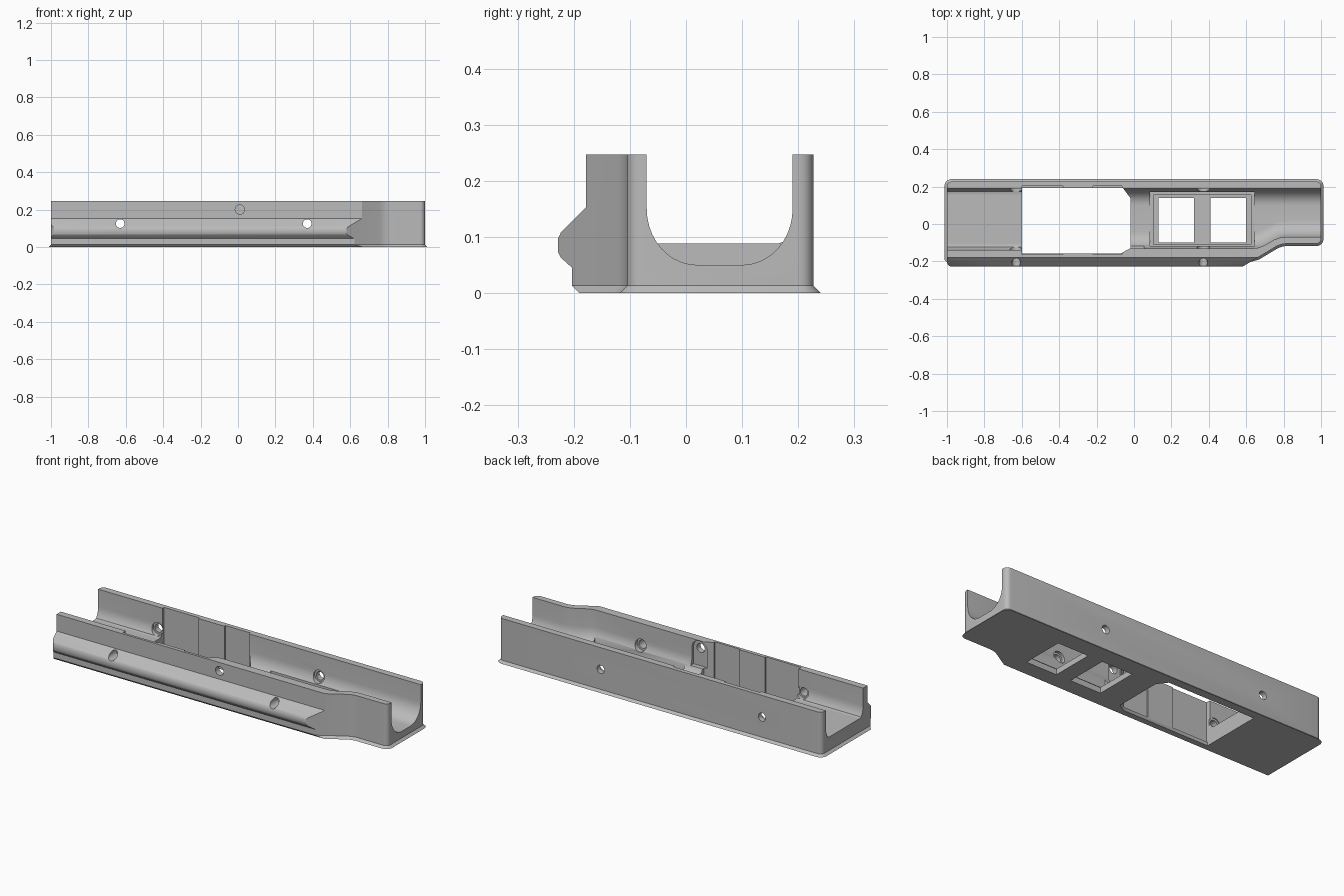
import bpy, bmesh, math
from mathutils import Matrix, Vector

cube = bpy.data.objects.get("Cube")
if cube:
    bpy.data.objects.remove(cube, do_unlink=True)

grey = bpy.data.materials.new("plain grey")
grey.use_nodes = True
grey.diffuse_color = (0.5, 0.5, 0.5, 1)
grey.node_tree.nodes["Principled BSDF"].inputs["Base Color"].default_value = (0.5, 0.5, 0.5, 1)


def add_object(name, bm):
    bmesh.ops.recalc_face_normals(bm, faces=bm.faces)
    mesh = bpy.data.meshes.new(name)
    bm.to_mesh(mesh)
    bm.free()
    mesh.materials.append(grey)
    obj = bpy.data.objects.new(name, mesh)
    bpy.context.collection.objects.link(obj)
    return obj


def loft(rings):
    """Solid skin through equal-length rings, capped at both ends."""
    bm = bmesh.new()
    loops = [[bm.verts.new(p) for p in ring] for ring in rings]
    n = len(loops[0])
    for a, b in zip(loops, loops[1:]):
        for i in range(n):
            j = (i + 1) % n
            bm.faces.new((a[i], a[j], b[j], b[i]))
    bm.faces.new(loops[0])
    bm.faces.new(loops[-1])
    return bm


def prism(outline, z0, z1):
    return loft([[(x, y, z) for x, y in outline] for z in (z0, z1)])


def box(x0, x1, y0, y1, z0, z1):
    return prism([(x0, y0), (x1, y0), (x1, y1), (x0, y1)], z0, z1)


def bore(x, z, r, y0, y1):
    ring = [(x + r * math.cos(a), z + r * math.sin(a))
            for a in (math.tau * i / 32 for i in range(32))]
    return loft([[(u, y, w) for u, w in ring] for y in (y0, y1)])


def boolean(target, bm, operation="DIFFERENCE"):
    tool = add_object("cutter", bm)
    tool.hide_render = True
    mod = target.modifiers.new("cut", "BOOLEAN")
    mod.object, mod.operation, mod.solver = tool, operation, "EXACT"
    bpy.context.view_layer.update()
    evaluated = target.evaluated_get(bpy.context.evaluated_depsgraph_get())
    mesh = bpy.data.meshes.new_from_object(evaluated)
    target.modifiers.clear()
    target.data = mesh
    bpy.data.objects.remove(tool, do_unlink=True)


def trough(stations, floor):
    """Round-cornered channel along x; stations give x and the front side y."""
    rings = []
    back, rx, rz, spring = 0.19, 0.09, 0.10, 0.15
    arc = [math.pi / 2 * i / 10 for i in range(11)]
    for x, front in stations:
        ring = [(x, front, 0.4)]
        ring += [(x, front + rx * (1 - math.cos(a)), max(floor, spring - rz * math.sin(a))) for a in arc]
        ring += [(x, back - rx * (1 - math.cos(a)), max(floor, spring - rz * math.sin(a))) for a in reversed(arc)]
        ring.append((x, back, 0.4))
        rings.append(ring)
    return loft(rings)


# Housing: plan outline with rounded corners and a chamfered bottom rim
plan = [(-1, -0.228), (0.58, -0.228), (0.785, -0.105), (1, -0.105), (1, 0.227), (-1, 0.227)]
bm = prism(plan, 0, 0.4)


def upright(e):
    d = e.verts[0].co - e.verts[1].co
    return abs(d.z) > 0.1


for test, radius in ((lambda x: abs(x) > 0.99, 0.025), (lambda x: 0.7 < x < 0.9, 0.03)):
    edges = [e for e in bm.edges if upright(e) and test(e.verts[0].co.x)]
    bmesh.ops.bevel(bm, geom=edges, offset=radius, segments=5, profile=0.5, affect="EDGES")
rim = [e for e in bm.edges if all(v.co.z < 0.001 for v in e.verts)]
bmesh.ops.bevel(bm, geom=rim, offset=0.013, segments=1, affect="EDGES")
housing = add_object("housing", bm)

# Side rail profile along the front
section = [(0.4, -0.1), (-0.09, -0.1), (-0.203, 0.013), (-0.203, 0.045), (-0.223, 0.063),
           (-0.228, 0.073), (-0.228, 0.097), (-0.223, 0.108), (-0.178, 0.153),
           (-0.178, 0.247), (0.4, 0.247)]
boolean(housing, loft([[(x, y, z) for y, z in section] for x in (-1.1, 1.1)]), "INTERSECT")

# Channels
boolean(housing, trough([(-1.1, -0.14), (-0.5, -0.14)], 0.088))
boolean(housing, trough([(-0.3, -0.13), (0.64, -0.13), (0.67, -0.126), (0.7, -0.113),
                         (0.75, -0.084), (0.78, -0.073), (0.81, -0.07), (1.1, -0.07)], 0.05))

# Large opening through the floor, with shallow wall recesses
opening = [(-0.6, -0.157), (-0.07, -0.157), (-0.02, -0.13), (-0.02, 0.14), (-0.06, 0.193), (-0.6, 0.193)]
boolean(housing, prism(opening, -0.1, 0.4))
for x0, x1 in ((-0.6, -0.38), (-0.22, -0.065)):
    boolean(housing, box(x0, x1, -0.164, 0.203, 0.02, 0.4))

# Stepped pocket with two windows
boolean(housing, box(0.085, 0.645, -0.117, 0.17, 0.042, 0.12))
boolean(housing, box(0.105, 0.625, -0.11, 0.155, 0.032, 0.1))
for x in (0.13, 0.41):
    boolean(housing, box(x, x + 0.19, -0.1, 0.14, -0.1, 0.1))

# Cross bolts with inner counterbores
for x in (-0.63, 0.37):
    boolean(housing, bore(x, 0.125, 0.023, -0.4, 0.4))
    boolean(housing, bore(x, 0.125, 0.034, -0.145, 0.198))

# Round-ended seat and button hole in the front wall
boolean(housing, box(-0.034, 0.054, -0.145, -0.1, 0.1, 0.2))
boolean(housing, bore(0.01, 0.2, 0.044, -0.145, -0.1))
boolean(housing, bore(0.01, 0.2, 0.025, -0.4, -0.05))

bpy.ops.object.select_all(action="DESELECT")
housing.select_set(True)
bpy.context.view_layer.objects.active = housing
bpy.ops.object.shade_smooth_by_angle(angle=math.radians(30))
